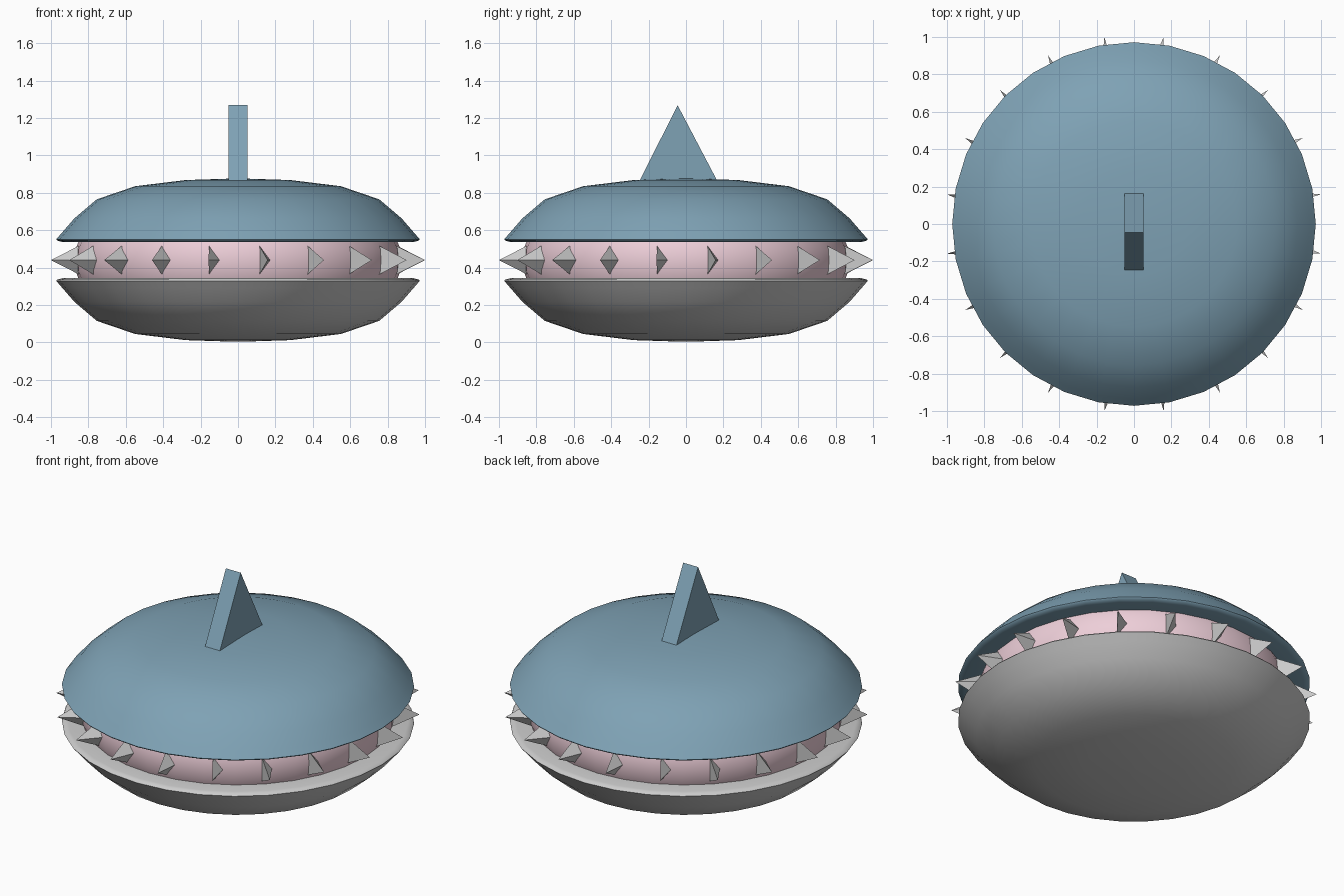
import bpy
from math import sin, cos, pi, radians

if "Cube" in bpy.data.objects:
    bpy.data.objects.remove(bpy.data.objects["Cube"])

MID = 0.44  # height of the symmetry plane between the two shells


def material(name, color):
    m = bpy.data.materials.new(name)
    m.diffuse_color = color
    m.use_nodes = True
    m.node_tree.nodes["Principled BSDF"].inputs["Base Color"].default_value = m.diffuse_color
    return m


def build(name, verts, faces, mat=None, angle=None):
    me = bpy.data.meshes.new(name)
    me.from_pydata(verts, [], faces)
    me.update()
    ob = bpy.data.objects.new(name, me)
    bpy.context.collection.objects.link(ob)
    if mat:
        me.materials.append(mat)
    if angle:
        bpy.ops.object.select_all(action='DESELECT')
        ob.select_set(True)
        bpy.context.view_layer.objects.active = ob
        bpy.ops.object.shade_smooth_by_angle(angle=radians(angle))
    return ob


def lathe(name, profile, mat=None, flip=1, n=32):
    """Revolve (radius, height) points, listed top to bottom, about z; caps both ends."""
    verts = [(r * cos(2 * pi * i / n), r * sin(2 * pi * i / n), MID + flip * h)
             for r, h in profile for i in range(n)]
    faces = [(k * n + i, (k + 1) * n + i, (k + 1) * n + (i + 1) % n, k * n + (i + 1) % n)
             for k in range(len(profile) - 1) for i in range(n)]
    last = (len(profile) - 1) * n
    faces += [tuple(range(n)), tuple(range(last + n - 1, last - 1, -1))]
    if flip < 0:
        faces = [f[::-1] for f in faces]
    return build(name, verts, faces, mat, 50)


blue = material("blue", (0.21, 0.36, 0.46, 1))
pink = material("pink", (0.85, 0.62, 0.69, 1))

# Domed shells, mirrored above and below the filling
shell = [(0.03, 0.436), (0.28, 0.428), (0.55, 0.395), (0.755, 0.325), (0.875, 0.223),
         (0.94, 0.148), (0.972, 0.111), (0.968, 0.105), (0.94, 0.097), (0.80, 0.097)]
lathe("upper_shell", shell, blue)
lathe("lower_shell", shell, None, -1)

# Filling disc
lathe("filling", [(0.80, 0.115), (0.85, 0.105), (0.868, 0.06), (0.872, 0),
                  (0.868, -0.06), (0.85, -0.105), (0.80, -0.115)], pink)

# Ring of three-sided teeth
for i in range(20):
    a = radians(9 + 18 * i)
    local = [(0.855, 0.04, 0), (0.855, -0.02, 0.078), (0.855, -0.02, -0.078), (1.0125, 0, 0)]
    verts = [(r * cos(a) - t * sin(a), r * sin(a) + t * cos(a), MID + z) for r, t, z in local]
    build(f"tooth_{i + 1}", verts, [(0, 2, 1), (0, 1, 3), (1, 2, 3), (2, 0, 3)])

# Triangular back fin
tri = [(-0.27, 0.82), (0.19, 0.82), (-0.045, 1.268)]
build("fin", [(x, y, z) for x in (-0.05, 0.05) for y, z in tri],
      [(0, 2, 1), (3, 4, 5), (0, 1, 4, 3), (1, 2, 5, 4), (2, 0, 3, 5)], blue)
